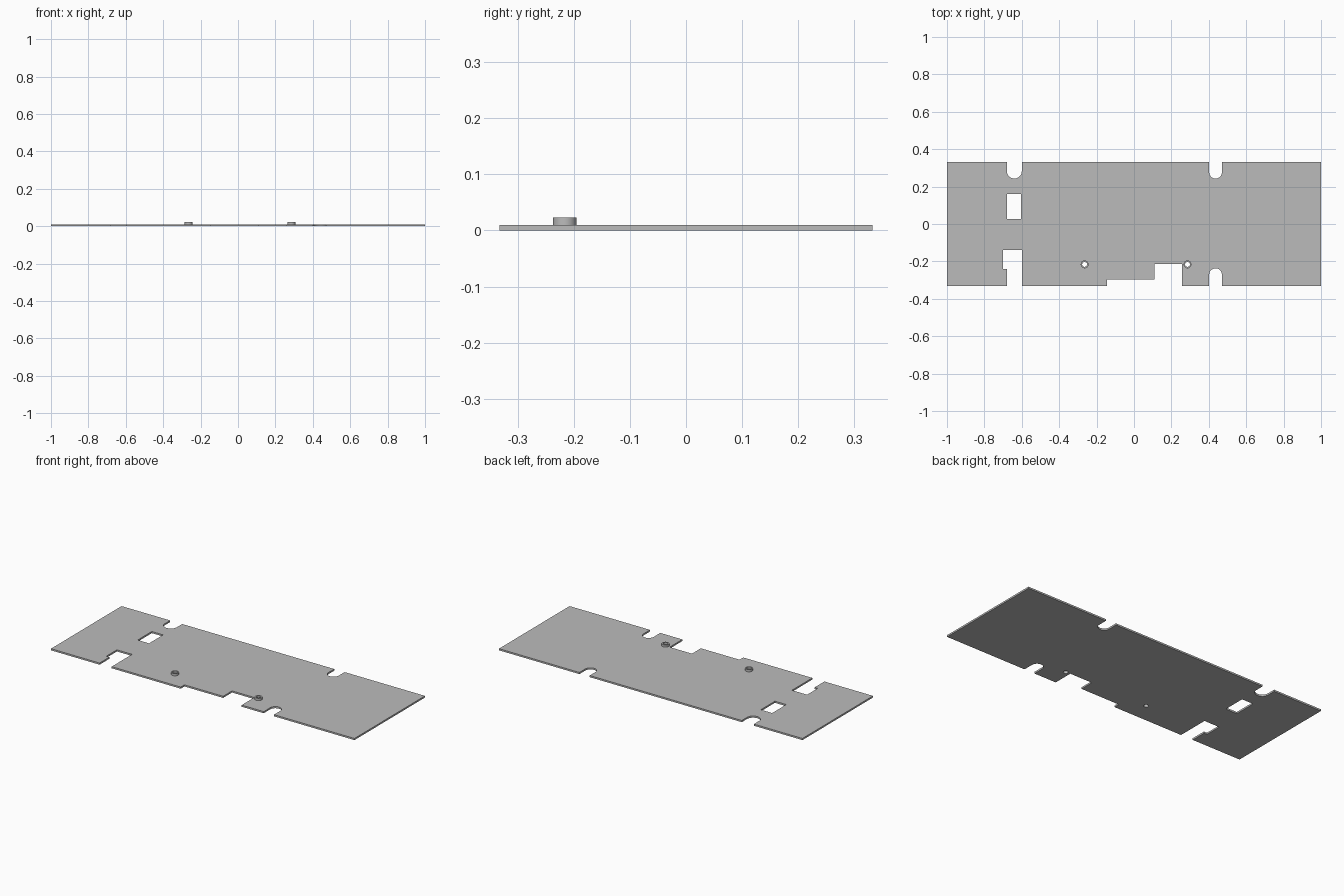
import bpy
import bmesh
from math import cos, sin, pi

cube = bpy.data.objects.get("Cube")
if cube:
    bpy.data.objects.remove(cube, do_unlink=True)

LENGTH, DEPTH = 1.0, 0.332      # half sizes of the plate
THICK, TOP = 0.01, 0.023        # plate top and spacer top
BORE, RIM = 0.013, 0.021        # spacer radii

grey = bpy.data.materials.new("plain grey")
grey.use_nodes = True
colour = (0.5, 0.5, 0.5, 1)
grey.diffuse_color = colour
grey.node_tree.nodes["Principled BSDF"].inputs["Base Color"].default_value = colour


def arc(cx, cy, r, start, end, steps):
    angles = [start + (end - start) * i / steps for i in range(steps + 1)]
    return [(cx + r * cos(a), cy + r * sin(a)) for a in angles]


def circle(cx, cy, r):
    return arc(cx, cy, r, 0, 2 * pi, 32)[:-1]


def slot(x0, x1, edge, tip):
    """Round-ended slot cut from an edge, ordered for a counter-clockwise outline."""
    r = (x1 - x0) / 2
    cx = (x0 + x1) / 2
    if edge < tip:   # front edge, walked left to right
        return [(x0, edge)] + arc(cx, tip - r, r, pi, 0, 16) + [(x1, edge)]
    return [(x1, edge)] + arc(cx, tip + r, r, 0, -pi, 16) + [(x0, edge)]


def sheet(name, loops, z0, z1):
    """Flat filled outline with holes, extruded from z0 to z1."""
    curve = bpy.data.curves.new(name, "CURVE")
    curve.dimensions = "2D"
    curve.fill_mode = "BOTH"
    curve.extrude = (z1 - z0) / 2
    for loop in loops:
        spline = curve.splines.new("POLY")
        spline.points.add(len(loop) - 1)
        for point, (x, y) in zip(spline.points, loop):
            point.co = (x, y, 0, 1)
        spline.use_cyclic_u = True
    obj = bpy.data.objects.new(name, curve)
    bpy.context.collection.objects.link(obj)
    bpy.ops.object.select_all(action="DESELECT")
    obj.select_set(True)
    bpy.context.view_layer.objects.active = obj
    bpy.ops.object.convert(target="MESH")
    obj = bpy.context.object
    obj.name = name
    bm = bmesh.new()
    bm.from_mesh(obj.data)
    bmesh.ops.remove_doubles(bm, verts=bm.verts, dist=1e-5)
    bmesh.ops.translate(bm, verts=bm.verts, vec=(0, 0, (z0 + z1) / 2))
    bmesh.ops.recalc_face_normals(bm, faces=bm.faces)
    bm.to_mesh(obj.data)
    bm.free()
    obj.data.materials.clear()
    obj.data.materials.append(grey)
    bpy.ops.object.shade_smooth_by_angle()
    return obj


# Plate outline: front edge with notches, then back edge
stepped_notch = [(-0.68, -DEPTH), (-0.68, -0.24), (-0.70, -0.24),
                 (-0.70, -0.14), (-0.60, -0.14), (-0.60, -DEPTH)]
wide_notch = [(-0.145, -DEPTH), (-0.145, -0.297), (0.11, -0.297),
              (0.11, -0.213), (0.257, -0.213), (0.257, -DEPTH)]
outline = ([(-LENGTH, -DEPTH)] + stepped_notch + wide_notch
           + slot(0.402, 0.47, -DEPTH, -0.237)
           + [(LENGTH, -DEPTH), (LENGTH, DEPTH)]
           + slot(0.402, 0.47, DEPTH, 0.243)
           + slot(-0.68, -0.60, DEPTH, 0.243)
           + [(-LENGTH, DEPTH)])
window = [(-0.68, 0.027), (-0.605, 0.027), (-0.605, 0.16), (-0.68, 0.16)]

# Plate with bores, and a ring-shaped spacer over each bore
spots = {"right_spacer": (-0.264, -0.216), "left_spacer": (0.286, -0.216)}
bores = [circle(x, y, BORE) for x, y in spots.values()]
sheet("plate", [outline, window] + bores, 0, THICK)
for name, (x, y) in spots.items():
    sheet(name, [circle(x, y, RIM), circle(x, y, BORE)], THICK, TOP)
